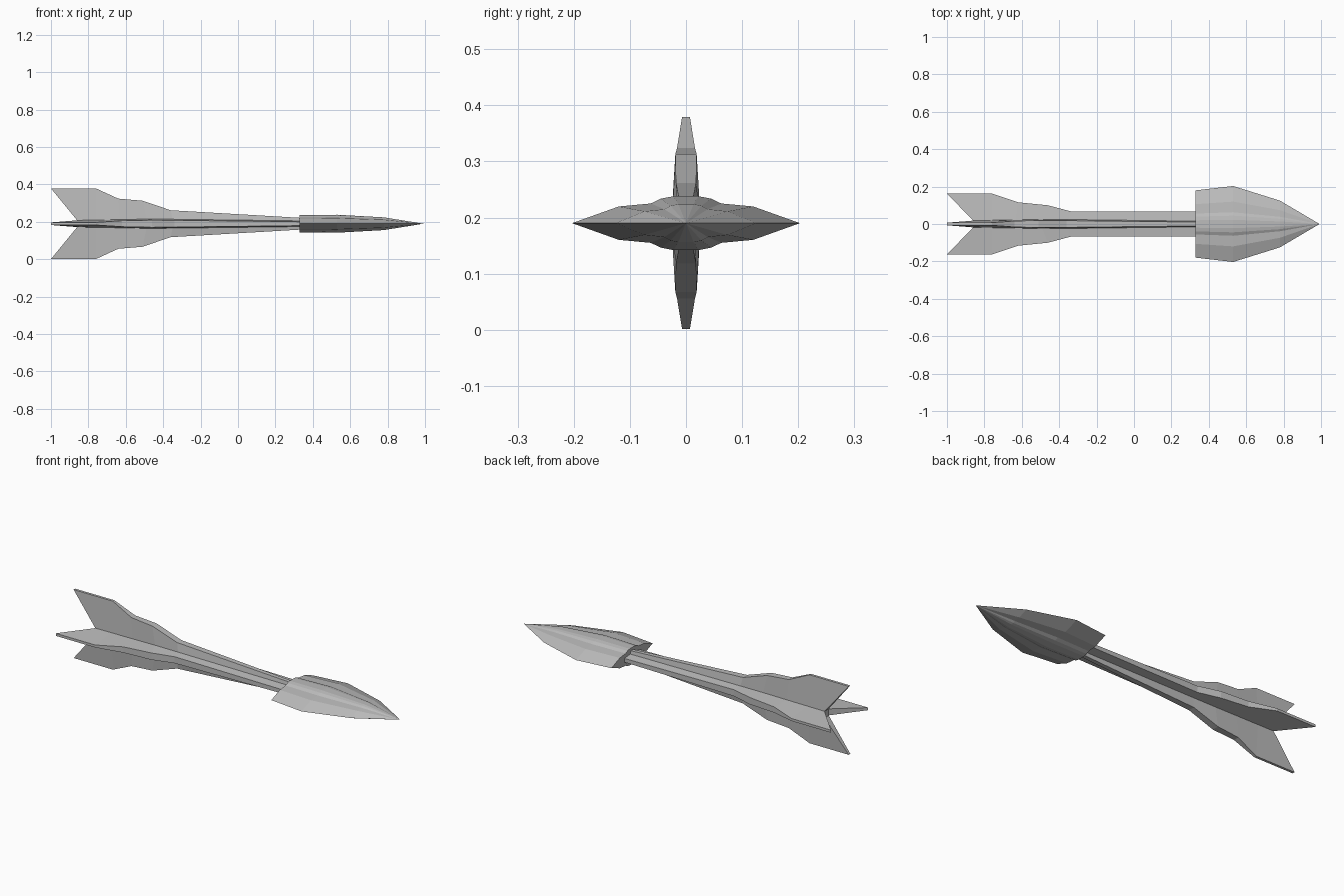
import bpy, bmesh

cube = bpy.data.objects.get("Cube")
if cube:
    bpy.data.objects.remove(cube)

AXIS_Z = 0.19

grey = bpy.data.materials.new("plain grey")
grey.use_nodes = True
colour = (0.5, 0.5, 0.5, 1)
grey.diffuse_color = colour
grey.node_tree.nodes["Principled BSDF"].inputs["Base Color"].default_value = colour


def bridge(bm, a, b):
    """Join two matching rings with quads."""
    n = len(a)
    for i in range(n):
        j = (i + 1) % n
        bm.faces.new((a[i], a[j], b[j], b[i]))


def finish(bm, name):
    bmesh.ops.recalc_face_normals(bm, faces=bm.faces)
    mesh = bpy.data.meshes.new(name)
    bm.to_mesh(mesh)
    bm.free()
    mesh.materials.append(grey)
    obj = bpy.data.objects.new(name, mesh)
    obj.location.z = AXIS_Z
    bpy.context.collection.objects.link(obj)


def finned_ring(bm, x_side, x_up, x_valley, side, up, edge, valley):
    """Cross-shaped section: four fin edges with a valley between each pair."""
    ring = []
    for c, s in ((1, 0), (0, 1), (-1, 0), (0, -1)):
        r, x = (side, x_side) if c else (up, x_up)
        for px, a, b in ((x, r, -edge), (x, r, edge), (x_valley, valley, valley)):
            ring.append(bm.verts.new((px, a * c - b * s, a * s + b * c)))
    return ring


# Shaft with four fins, swept back into a notched tail
stations = [
    # side x, upright x, valley x, side reach, upright reach, edge, valley
    (-1.00, -1.00, -0.86, 0.163, 0.189, 0.007, 0.018),
    (-0.76, -0.76, -0.76, 0.163, 0.189, 0.007, 0.020),
    (-0.62, -0.64, -0.63, 0.116, 0.134, 0.016, 0.022),
    (-0.46, -0.51, -0.49, 0.100, 0.123, 0.019, 0.025),
    (-0.34, -0.36, -0.35, 0.068, 0.072, 0.018, 0.024),
    (0.36, 0.36, 0.36, 0.066, 0.030, 0.010, 0.015),
]
bm = bmesh.new()
rings = [finned_ring(bm, *s) for s in stations]
for a, b in zip(rings, rings[1:]):
    bridge(bm, a, b)
for ring in (rings[0], rings[-1]):
    for k in range(0, 12, 3):
        bm.faces.new((ring[k - 1], ring[k], ring[k + 1], ring[k + 2]))
    bm.faces.new(ring[2::3])
finish(bm, "finned_shaft")

# Broad flattened head: one section scaled along its length
quarter = [(1, 0), (0.59, 0.62), (0.31, 0.73), (0.22, 0.91), (0.11, 1)]
half = quarter + [(-y, z) for y, z in reversed(quarter)]
section = half + [(y, -z) for y, z in half[-2:0:-1]]

bm = bmesh.new()
rings = []
for x, width, height in ((0.33, 0.18, 0.046), (0.53, 0.203, 0.048), (0.78, 0.125, 0.034)):
    rings.append([bm.verts.new((x, y * width, z * height)) for y, z in section])
for a, b in zip(rings, rings[1:]):
    bridge(bm, a, b)
tip = bm.verts.new((0.992, 0, 0))
last = rings[-1]
for i, v in enumerate(last):
    bm.faces.new((v, last[(i + 1) % len(last)], tip))
bm.faces.new(rings[0])
finish(bm, "arrow_head")
